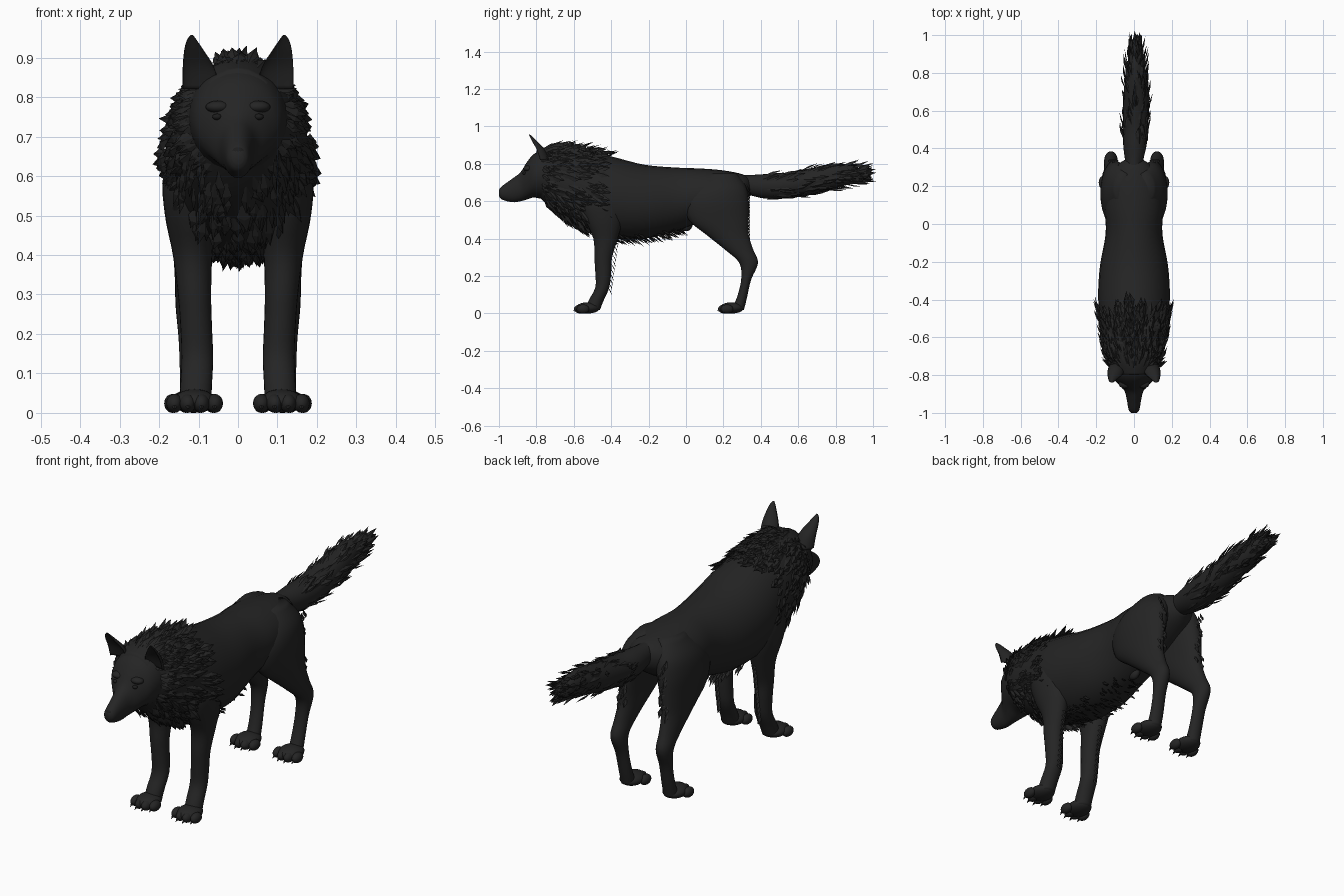
import bpy
import math
import random
from mathutils import Vector

random.seed(4)
default_cube = bpy.data.objects.get("Cube")
if default_cube:
    bpy.data.objects.remove(default_cube, do_unlink=True)


def make_material(name, value):
    material = bpy.data.materials.new(name)
    material.use_nodes = True
    colour = (value, value, value, 1)
    material.diffuse_color = colour
    shader = material.node_tree.nodes["Principled BSDF"]
    shader.inputs["Base Color"].default_value = colour
    shader.inputs["Roughness"].default_value = 0.9
    return material


charcoal = make_material("charcoal fur", 0.018)
black = make_material("black skin", 0.012)


def make_object(name, points, faces, material=charcoal, mirror=False, smooth=True):
    mesh = bpy.data.meshes.new(name)
    mesh.from_pydata(points, [], faces)
    mesh.materials.append(material)
    mesh.update()
    obj = bpy.data.objects.new(name, mesh)
    bpy.context.collection.objects.link(obj)
    for polygon in mesh.polygons:
        polygon.use_smooth = smooth
    if mirror:
        modifier = obj.modifiers.new("left and right", "MIRROR")
        modifier.use_mirror_merge = False
    return obj


def sample(rings, t):
    """Smoothly interpolate the ring table at t, from 0 to 1."""
    spot = min(max(t, 0), 1) * (len(rings) - 1)
    i = min(int(spot), len(rings) - 2)
    f = spot - i
    a, b, c, d = (rings[min(max(i + k, 0), len(rings) - 1)] for k in (-1, 0, 1, 2))
    return [q + f / 2 * (r - p + f * (2 * p - 5 * q + 4 * r - s + f * (3 * (q - r) + s - p)))
            for p, q, r, s in zip(a, b, c, d)]


def ring_point(ring, angle, axis, scoop=1):
    """Ring: position along axis, centre x, half width, low edge, high edge."""
    along, centre, half, low, high = ring
    lift = math.sin(angle)
    across = (low + high) / 2 + (high - low) / 2 * lift * (scoop if lift < 0 else 1)
    x = centre + half * math.cos(angle)
    return Vector((x, along, across) if axis == "Y" else (x, across, along))


def loft(name, rings, axis, mirror=False, scoop=1, sides=24, steps=4):
    count = (len(rings) - 1) * steps + 1
    points = [ring_point(sample(rings, i / (count - 1)), math.tau * j / sides, axis, scoop)
              for i in range(count) for j in range(sides)]
    faces = []
    for i in range(count - 1):
        for j in range(sides):
            k = (j + 1) % sides
            quad = [i * sides + j, i * sides + k, (i + 1) * sides + k, (i + 1) * sides + j]
            faces.append(quad if axis == "Z" else quad[::-1])
    first, last = list(range(sides)), list(range((count - 1) * sides, count * sides))
    faces += [first[::-1], last] if axis == "Z" else [first, last[::-1]]
    return make_object(name, points, faces, mirror=mirror)


def ellipsoid(name, centre, radii, material=charcoal, mirror=True):
    bpy.ops.mesh.primitive_uv_sphere_add(segments=16, ring_count=10, radius=1)
    source = bpy.context.object
    points = [Vector(c + v * r for c, v, r in zip(centre, vert.co, radii))
              for vert in source.data.vertices]
    faces = [list(p.vertices) for p in source.data.polygons]
    bpy.data.objects.remove(source, do_unlink=True)
    return make_object(name, points, faces, material, mirror)


class Fur:
    """Collects pointed, ridged locks of hair into one mesh."""

    def __init__(self):
        self.points, self.faces = [], []

    def lock(self, root, normal, flow, length, width):
        flow = flow.normalized()
        side = normal.cross(flow).normalized() * width
        start = len(self.points)
        middle = root + flow * length * 0.4
        self.points += [root - flow * length * 0.3, middle - side, middle + side,
                        root + flow * length, middle + normal * width * 0.5]
        for a, b in ((0, 1), (1, 3), (3, 2), (2, 0)):
            self.faces.append((start + b, start + a, start + 4))

    def cover(self, rings, count, span, arc, length, width, flow, rise):
        """Scatter locks over part of a loft that runs along y."""
        for n in range(count):
            t = span[0] + (span[1] - span[0]) * (n + random.random()) / count
            angle = math.radians(random.uniform(*arc))
            ring = sample(rings, t)
            root = ring_point(ring, angle, "Y")
            normal = Vector((math.cos(angle) / ring[2], 0,
                             2 * math.sin(angle) / (ring[4] - ring[3]))).normalized()
            sway = Vector((random.uniform(-.2, .2), 0, random.uniform(-.2, .2)))
            self.lock(root, normal, Vector(flow) + normal * rise + sway,
                      length * random.uniform(.7, 1.2), width * random.uniform(.7, 1.2))

    def build(self, name, mirror=False):
        make_object(name, self.points, self.faces, mirror=mirror, smooth=False)


# Torso with neck, from the back of the skull to the rump
torso = [(-.8, 0, .1, .64, .87), (-.72, 0, .145, .56, .895), (-.62, 0, .165, .49, .89),
         (-.5, 0, .18, .43, .865), (-.38, 0, .19, .4, .835), (-.22, 0, .18, .4, .795),
         (-.05, 0, .15, .44, .78), (.08, 0, .155, .49, .775), (.2, 0, .145, .53, .765),
         (.3, 0, .1, .59, .745), (.345, 0, .04, .63, .72)]
loft("torso", torso, "Y")

# Head: nose, muzzle, stop, brow and cheeks
head = [(-1, 0, .014, .63, .66), (-.985, 0, .028, .61, .68), (-.93, 0, .038, .595, .72),
        (-.885, 0, .05, .6, .755), (-.85, 0, .08, .61, .81), (-.81, 0, .112, .62, .855),
        (-.74, 0, .125, .61, .885), (-.66, 0, .1, .64, .87)]
loft("head", head, "Y")
ellipsoid("nose", (0, -.985, .66), (.02, .014, .015), black, mirror=False)
ellipsoid("eye", (.053, -.865, .75), (.012, .01, .008), black)
ellipsoid("brow", (.05, -.845, .775), (.032, .025, .016))
loft("ear", [(.82, .093, .047, -.83, -.73), (.875, .1, .04, -.84, -.755),
             (.92, .112, .024, -.85, -.795), (.945, .117, .012, -.85, -.82),
             (.957, .117, .003, -.845, -.835)], "Z", mirror=True, scoop=-.3)

# Front legs, shoulder down to ankle
loft("front_leg", [(.02, .108, .04, -.54, -.46), (.07, .106, .04, -.52, -.44),
                   (.14, .103, .04, -.485, -.41), (.22, .106, .04, -.485, -.4),
                   (.3, .11, .042, -.49, -.395), (.4, .115, .05, -.495, -.365),
                   (.5, .12, .065, -.54, -.34), (.6, .11, .08, -.57, -.34),
                   (.72, .08, .08, -.53, -.38)], "Z", mirror=True)
# Hind legs, paw up through hock to haunch
loft("hind_leg", [(.02, .115, .034, .24, .31), (.08, .115, .032, .27, .325),
                  (.18, .118, .032, .295, .348), (.27, .122, .036, .285, .385),
                  (.34, .12, .04, .21, .36), (.42, .115, .05, .11, .335),
                  (.5, .11, .062, .015, .335), (.6, .1, .078, -.01, .335),
                  (.68, .085, .075, .04, .32), (.75, .055, .05, .12, .27)], "Z", mirror=True)

# Paws with four toes and claws each
for label, heel, x in (("front", -.5, .11), ("hind", .27, .115)):
    ellipsoid(label + "_paw", (x, heel - .025, .03), (.055, .065, .03))
    for toe in range(4):
        spread = toe - 1.5
        reach = heel - .072 + abs(spread) * .014
        toe_x = x + spread * .034
        ellipsoid(label + "_toe", (toe_x, reach, .024), (.021, .034, .024))
        claw = Fur()
        claw.lock(Vector((toe_x, reach - .025, .02)), Vector((0, 0, 1)),
                  Vector((0, -1, -.5)), .025, .006)
        claw.build(label + "_claw", mirror=True)

# Tail
tail = [(.22, 0, .03, .68, .745), (.32, 0, .045, .64, .74), (.42, .005, .062, .615, .745),
        (.52, .01, .067, .615, .75), (.66, .01, .067, .635, .775), (.78, .01, .056, .665, .795),
        (.87, .01, .042, .69, .795), (.93, .01, .028, .705, .775), (.965, .01, .008, .73, .755)]
loft("tail", tail, "Y")
tail_fur = Fur()
tail_fur.cover(tail, 170, (.25, .92), (0, 360), .075, .013, (0, 1, .15), .12)
tail_fur.cover(tail, 16, (.88, .96), (0, 360), .05, .01, (0, 1, -.2), 0)
tail_fur.build("tail_fur")

# Mane around the neck and shoulders, plus the chest ruff
mane = Fur()
mane.cover(torso, 300, (.08, .34), (-30, 210), .075, .017, (0, 1, -.25), .35)
mane.cover(torso, 30, (.06, .38), (75, 105), .08, .015, (0, 1, .1), .25)
mane.cover(torso, 110, (.06, .28), (205, 335), .07, .017, (0, .6, -.6), .2)
mane.cover(head, 60, (.8, .92), (-60, 60), .06, .014, (.3, .7, -.3), .5)
mane.cover(head, 60, (.8, .92), (120, 240), .06, .014, (-.3, .7, -.3), .5)
mane.build("mane")

# Shaggy belly fringe and groin
belly = Fur()
belly.cover(torso, 110, (.3, .62), (240, 300), .05, .012, (0, .8, -.5), .1)
belly.build("belly_fur")
ellipsoid("groin", (0, 0, .475), (.022, .035, .035), mirror=False)

# Fringes behind the elbows and thighs
fringe = Fur()
for step in range(16):
    height = .41 + step * .018
    fringe.lock(Vector((.11 + random.uniform(-.02, .02), .328, height)),
                Vector((0, 1, 0)), Vector((0, .4, -1)), .04, .012)
for step in range(12):
    height = .13 + step * .025
    fringe.lock(Vector((.108, -.412 + step * .0035, height)),
                Vector((0, 1, 0)), Vector((0, .45, -1)), .035, .011)
fringe.build("leg_fringe", mirror=True)
